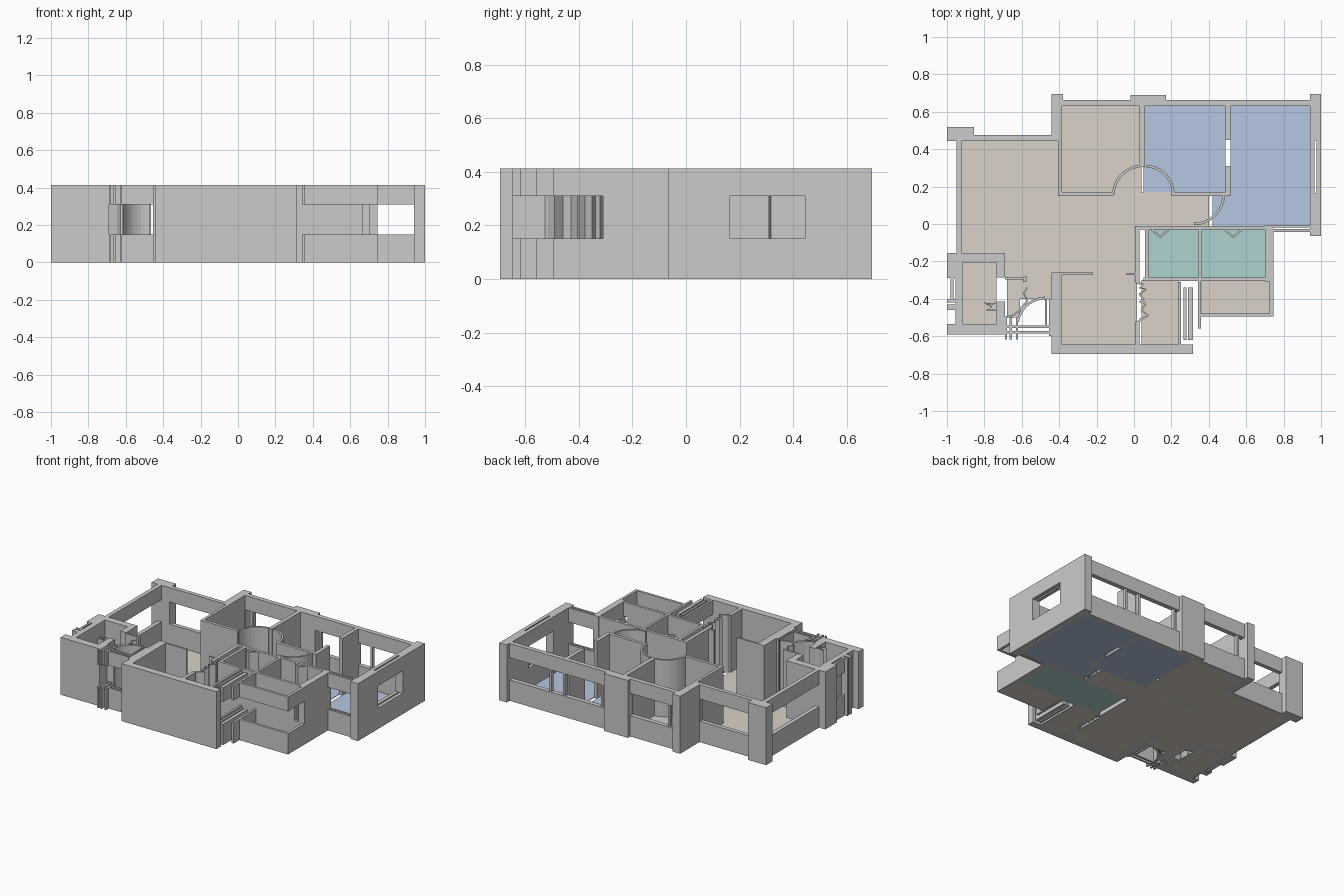
import bpy, bmesh, math
from mathutils import Vector

H, SILL, HEAD = 0.413, 0.15, 0.31


def material(name, rgb):
    m = bpy.data.materials.new(name)
    m.diffuse_color = (*rgb, 1)
    return m


BEIGE = material("beige_floor", (0.70, 0.65, 0.58))
BLUE = material("blue_floor", (0.47, 0.57, 0.75))
TEAL = material("teal_floor", (0.42, 0.65, 0.63))


def finish(name, bm, mat=None):
    bmesh.ops.recalc_face_normals(bm, faces=bm.faces)
    me = bpy.data.meshes.new(name)
    bm.to_mesh(me)
    bm.free()
    ob = bpy.data.objects.new(name, me)
    bpy.context.collection.objects.link(ob)
    if mat:
        me.materials.append(mat)
    return ob


def add_box(bm, r, z0, z1):
    x0, y0, x1, y1 = r
    vs = bmesh.ops.create_cube(bm, size=1)["verts"]
    for v in vs:
        v.co = Vector(((x0 + x1) / 2 + v.co.x * (x1 - x0),
                       (y0 + y1) / 2 + v.co.y * (y1 - y0),
                       (z0 + z1) / 2 + v.co.z * (z1 - z0)))


def walls(name, *rects):
    """Full height walls given as x0, y0, x1, y1."""
    bm = bmesh.new()
    for r in rects:
        add_box(bm, r, 0, H)
    return finish(name, bm)


def windows(name, *rects):
    """Sill below and header above an open band."""
    bm = bmesh.new()
    for r in rects:
        add_box(bm, r, 0, SILL)
        add_box(bm, r, HEAD, H)
    return finish(name, bm)


def floor(name, mat, *rects):
    bm = bmesh.new()
    for r in rects:
        add_box(bm, r, 0, 0.004)
    return finish(name, bm, mat)


def path_wall(name, pts, t=0.014):
    """Thin full height wall following a plan polyline."""
    bm = bmesh.new()
    pts = [Vector((*p, 0)) for p in pts]
    rows = []
    for i, p in enumerate(pts):
        d = (pts[min(i + 1, len(pts) - 1)] - pts[max(i - 1, 0)]).normalized()
        n = Vector((-d.y, d.x, 0)) * t / 2
        up = Vector((0, 0, H))
        rows.append([bm.verts.new(c) for c in (p - n, p + n, p + n + up, p - n + up)])
    for a, b in zip(rows, rows[1:]):
        for k in range(4):
            bm.faces.new((a[k], a[(k + 1) % 4], b[(k + 1) % 4], b[k]))
    bm.faces.new(rows[0])
    bm.faces.new(rows[-1])
    return finish(name, bm)


def arc(cx, cy, r, a0, a1, n=9):
    return [(cx + r * math.cos(math.radians(a0 + (a1 - a0) * i / n)),
             cy + r * math.sin(math.radians(a0 + (a1 - a0) * i / n))) for i in range(n + 1)]


# Floors
floor("hall_floor", BEIGE, (-0.945, -0.16, -0.40, 0.455), (-0.40, -0.265, 0.02, 0.15),
      (-0.69, -0.28, -0.40, -0.16), (0.02, -0.015, 0.40, 0.15), (-0.11, 0.15, 0.20, 0.17),
      (-0.68, -0.40, -0.44, -0.28), (-0.68, -0.50, -0.61, -0.40))
floor("back_room_floor", BEIGE, (-0.39, 0.165, 0.04, 0.64))
floor("front_room_floor", BEIGE, (-0.39, -0.65, 0.015, -0.265))
floor("kitchen_floor", BEIGE, (0.04, -0.65, 0.24, -0.30))
floor("utility_floor", BEIGE, (-0.92, -0.535, -0.735, -0.205))
floor("balcony_floor", BEIGE, (0.36, -0.485, 0.735, -0.30))
floor("middle_bedroom_floor", BLUE, (0.05, 0.165, 0.49, 0.64))
floor("right_bedroom_floor", BLUE, (0.515, -0.01, 0.945, 0.64), (0.42, -0.01, 0.515, 0.15))
floor("bathroom_floors", TEAL, (0.075, -0.29, 0.35, -0.03), (0.36, -0.29, 0.70, -0.03))

# Back facade
walls("back_pillars", (-1, 0.445, -0.855, 0.518), (-0.44, 0.63, -0.38, 0.695),
      (-0.445, 0.445, -0.405, 0.475), (-0.44, 0.475, -0.40, 0.63),
      (-0.02, 0.63, 0.17, 0.69), (0.94, 0.63, 1, 0.695))
windows("back_windows", (-0.855, 0.445, -0.445, 0.475), (-0.38, 0.63, -0.02, 0.663),
        (0.17, 0.63, 0.94, 0.663))
walls("back_mullions", (-0.335, 0.635, -0.32, 0.66), (0.20, 0.635, 0.215, 0.66),
      (0.50, 0.635, 0.515, 0.66), (0.61, 0.635, 0.625, 0.66))

# Right facade
walls("right_wall", (0.94, 0.445, 1, 0.63), (0.94, -0.065, 1, 0.165))
windows("right_window", (0.94, 0.165, 0.965, 0.445), (0.975, 0.165, 1, 0.445))
windows("bedroom_front_window", (0.745, -0.02, 0.94, -0.007), (0.745, -0.042, 0.94, -0.028))

# Left facade and utility room
windows("left_window", (-0.95, -0.155, -0.92, 0.445))
walls("utility_walls", (-1, -0.205, -0.69, -0.155), (-0.735, -0.285, -0.69, -0.205),
      (-0.955, -0.535, -0.915, -0.205), (-1, -0.29, -0.955, -0.205),
      (-1, -0.42, -0.955, -0.405), (-1, -0.46, -0.955, -0.43), (-1, -0.59, -0.69, -0.535),
      (-0.735, -0.535, -0.69, -0.415))
windows("utility_window", (-0.98, -0.405, -0.965, -0.29))
path_wall("utility_door", [(-0.735, -0.42), (-0.76, -0.43), (-0.80, -0.42), (-0.76, -0.445),
                           (-0.79, -0.46), (-0.74, -0.46)], 0.008)

# Entrance
walls("entrance_walls", (-0.69, -0.298, -0.58, -0.285), (-0.59, -0.31, -0.575, -0.28),
      (-0.475, -0.55, -0.465, -0.40), (-0.455, -0.60, -0.44, -0.40))
windows("entrance_window", (-0.69, -0.555, -0.44, -0.543), (-0.69, -0.585, -0.44, -0.573))
windows("entrance_posts", *[(x, -0.617, x + 0.012, -0.50) for x in (-0.69, -0.665, -0.632)])
path_wall("entrance_door", arc(-0.47, -0.55, 0.155, 170, 92))
path_wall("entrance_screen", [(-0.69, -0.50), (-0.65, -0.49), (-0.62, -0.47), (-0.57, -0.41),
                              (-0.59, -0.37), (-0.57, -0.34)], 0.01)

# Front room and kitchen
walls("front_room_walls", (-0.44, -0.695, -0.385, -0.26), (-0.385, -0.695, 0.315, -0.645),
      (-0.385, -0.272, -0.22, -0.26), (-0.04, -0.274, 0.015, -0.262),
      (0.005, -0.31, 0.03, -0.01), (0.005, -0.645, 0.03, -0.52))
windows("kitchen_window", (0.235, -0.645, 0.25, -0.31), (0.265, -0.62, 0.28, -0.34),
        (0.29, -0.62, 0.315, -0.34))
path_wall("kitchen_folding_door", [(0.01, -0.31), (0.05, -0.325), (0.03, -0.34), (0.065, -0.35),
                                   (0.03, -0.375), (0.05, -0.40), (0.03, -0.42)], 0.012)
path_wall("kitchen_curtain", [(0.04, -0.40), (0.06, -0.43), (0.04, -0.46), (0.075, -0.49),
                              (0.035, -0.51), (0.02, -0.53)], 0.012)

# Bathrooms
walls("bathroom_walls", (0.03, -0.03, 0.70, -0.01), (0.06, -0.305, 0.08, -0.03),
      (0.345, -0.305, 0.362, -0.03), (0.05, -0.305, 0.665, -0.287),
      (0.70, -0.31, 0.745, -0.007))
for side, x in (("left", 0.14), ("right", 0.53)):
    path_wall(side + "_bathroom_door", [(x - 0.045, -0.03), (x, -0.07), (x + 0.045, -0.03)], 0.012)

# Balcony with wrap-around opening
windows("balcony_parapet", (0.345, -0.495, 0.745, -0.478), (0.725, -0.478, 0.745, -0.31),
        (0.342, -0.56, 0.358, -0.305), (0.665, -0.305, 0.70, -0.287))

# Bedroom partitions
walls("bedroom_walls", (-0.405, 0.15, -0.385, 0.63), (-0.405, 0.15, -0.11, 0.172),
      (0.03, 0.305, 0.058, 0.63), (0.20, 0.15, 0.515, 0.172),
      (0.49, 0.45, 0.517, 0.63), (0.49, 0.15, 0.517, 0.31))

# Curved door swings
path_wall("back_room_door", arc(0.045, 0.155, 0.155, 178, 95))
path_wall("middle_bedroom_door", arc(0.06, 0.16, 0.15, 88, 2))
path_wall("right_bedroom_door", arc(0.32, 0.16, 0.16, 0, -90))
